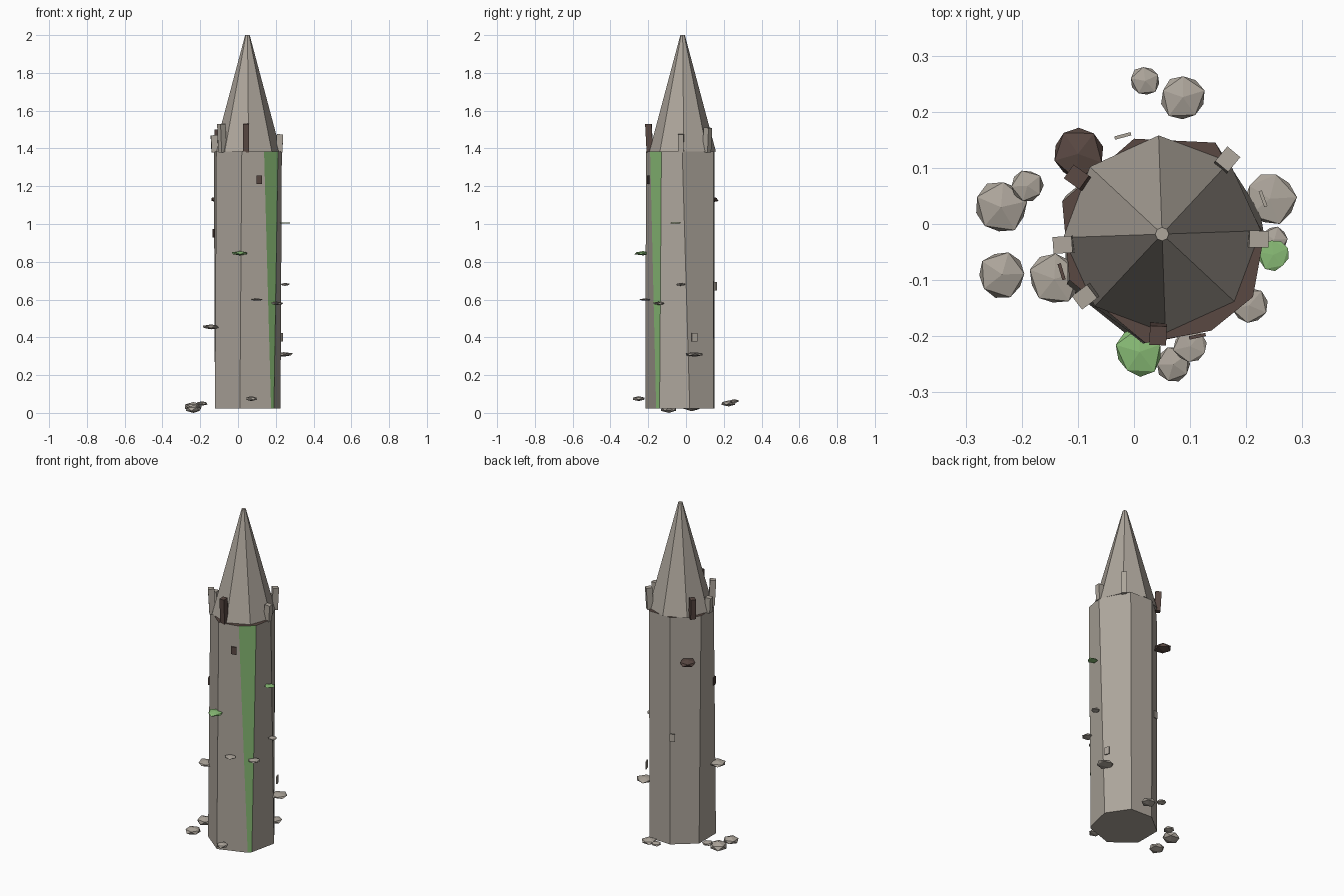
import bpy, math, random
from mathutils import Vector
random.seed(4)


def mat(name, col):
    m = bpy.data.materials.new(name)
    m.diffuse_color = (*col, 1)
    return m


GREEN = mat("moss", (0.25, 0.5, 0.18))
BROWN = mat("dark_brown", (0.1, 0.065, 0.055))
STONE = mat("stone", (0.42, 0.38, 0.33))


def finish(name, material):
    o = bpy.context.object
    o.name = name
    o.data.materials.append(material)
    return o


# Tower shaft: eight sides, slightly twisted from base to rim
bottom = [(0.01, -0.215), (0.175, -0.158), (0.19, -0.14), (0.225, 0.02),
          (0.14, 0.145), (0.0, 0.15), (-0.122, 0.05), (-0.122, -0.11)]
top = [(0.02, -0.212), (0.138, -0.19), (0.212, -0.13), (0.232, -0.02),
       (0.145, 0.145), (0.0, 0.152), (-0.128, 0.04), (-0.115, -0.10)]
n = len(top)
verts = [(x, y, 0.022) for x, y in bottom] + [(x, y, 1.385) for x, y in top]
faces = [(i, (i + 1) % n, n + (i + 1) % n, n + i) for i in range(n)]
faces += [tuple(reversed(range(n))), tuple(range(n, 2 * n))]
me = bpy.data.meshes.new("tower_shaft")
me.from_pydata(verts, [], faces)
shaft = bpy.data.objects.new("tower_shaft", me)
bpy.context.collection.objects.link(shaft)
for m in (STONE, GREEN, BROWN):
    me.materials.append(m)
me.polygons[1].material_index = 1       # mossy strip
me.polygons[n + 1].material_index = 2   # dark rim

# Spire
bpy.ops.mesh.primitive_cone_add(vertices=8, radius1=0.176, radius2=0.012, depth=0.615,
                                location=(0.05, -0.018, 1.6925),
                                rotation=(0, 0, math.radians(2)))
finish("spire", STONE)

# Battlement posts: x, y, top height
posts = [(0.165, 0.113, 1.51), (0.22, -0.027, 1.475), (0.043, -0.195, 1.53),
         (-0.085, -0.128, 1.53), (-0.125, -0.037, 1.47), (-0.1, 0.082, 1.5)]
for i, (x, y, z) in enumerate(posts):
    a = math.atan2(y + 0.025, x - 0.05)
    bpy.ops.mesh.primitive_cube_add(size=1, location=(x, y, (1.38 + z) / 2),
                                    scale=(0.034, 0.03, z - 1.38),
                                    rotation=(0, math.radians(3), a))
    finish(f"battlement_{i + 1}", BROWN if i in (2, 5) else STONE)

# Slit windows: x, y, z, outward angle
windows = [(0.113, -0.2, 1.235, -78, BROWN), (-0.129, -0.085, 0.95, 197, BROWN),
           (0.23, 0.045, 0.4, 20, STONE), (-0.02, 0.157, 0.67, 105, STONE)]
for i, (x, y, z, a, m) in enumerate(windows):
    bpy.ops.mesh.primitive_cube_add(size=1, location=(x, y, z), scale=(0.006, 0.03, 0.045),
                                    rotation=(0, 0, math.radians(a)))
    finish(f"window_{i + 1}", m)

# Flattened rocks on the wall and ground: x, y, z, radius, half thickness
rocks = [(-0.237, 0.03, 0.033, 0.052, 0.026), (-0.19, 0.068, 0.05, 0.031, 0.012),
         (-0.235, -0.09, 0.02, 0.046, 0.02), (0.087, 0.226, 0.05, 0.045, 0.016),
         (0.02, 0.255, 0.062, 0.029, 0.01), (0.07, -0.25, 0.075, 0.035, 0.013),
         (0.1, -0.218, 0.6, 0.033, 0.006), (0.205, -0.145, 0.58, 0.036, 0.009),
         (0.25, -0.028, 0.68, 0.027, 0.008), (0.242, 0.045, 0.31, 0.052, 0.012),
         (-0.142, -0.098, 0.455, 0.05, 0.013), (-0.1, 0.125, 1.13, 0.05, 0.018),
         (0.01, -0.228, 0.845, 0.047, 0.011), (0.248, -0.055, 1.005, 0.031, 0.004)]
for i, (x, y, z, r, h) in enumerate(rocks):
    bpy.ops.mesh.primitive_ico_sphere_add(subdivisions=1, radius=1, location=(x, y, z),
                                          scale=(r, r, h),
                                          rotation=(0, 0, random.uniform(0, 6.28)))
    finish(f"rock_{i + 1}", BROWN if i == 11 else GREEN if i > 11 else STONE)
    for v in bpy.context.object.data.vertices:
        v.co *= random.uniform(0.92, 1.06)
